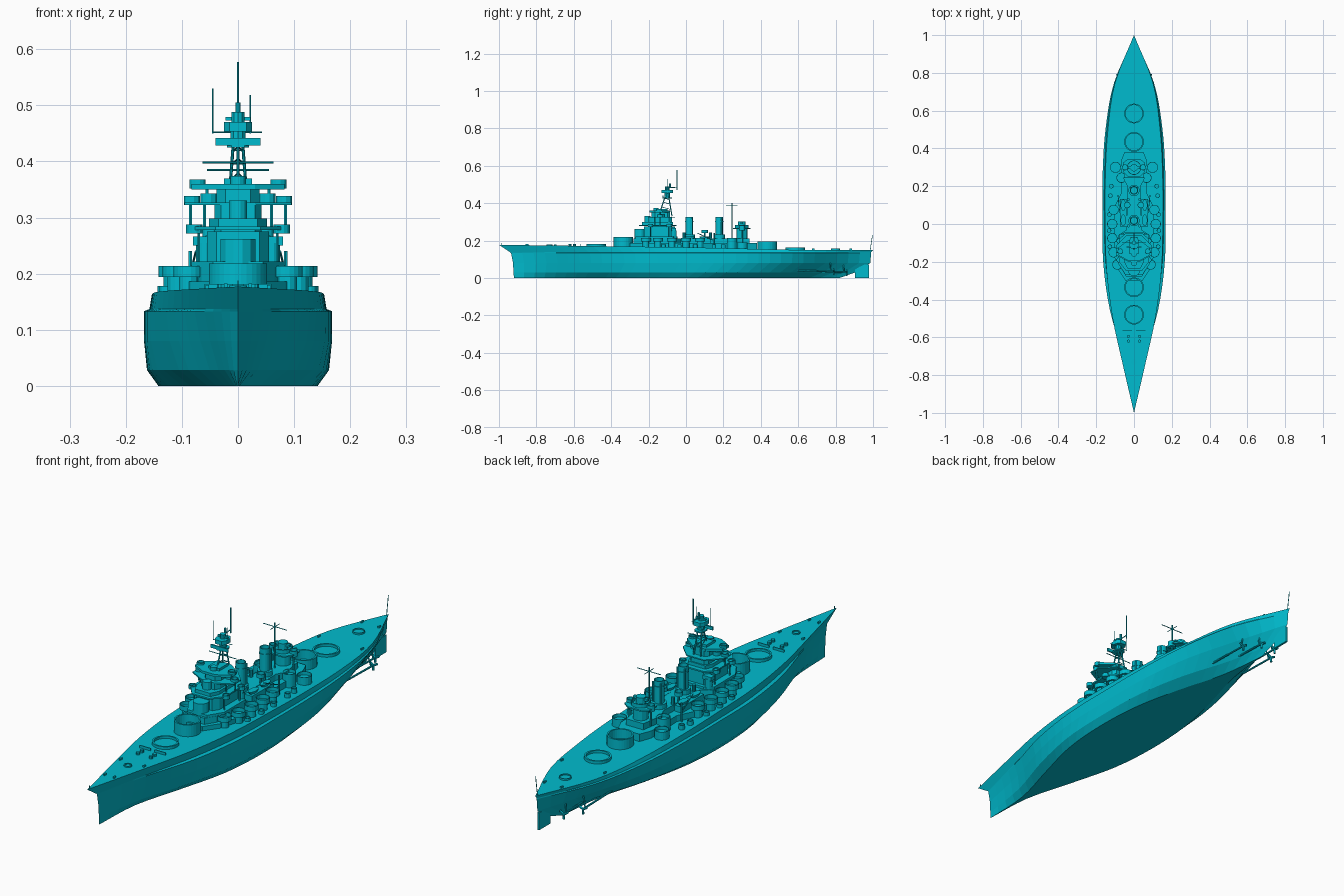
import bpy, bmesh, math
from mathutils import Vector

mat = bpy.data.materials.new("teal")
mat.diffuse_color = (0.0, 0.5, 0.62, 1)

def make(name, bm):
    bmesh.ops.recalc_face_normals(bm, faces=bm.faces)
    me = bpy.data.meshes.new(name)
    bm.to_mesh(me)
    bm.free()
    me.materials.append(mat)
    ob = bpy.data.objects.new(name, me)
    bpy.context.collection.objects.link(ob)
    return ob

def lathe(name, x, y, prof, n=20, sy=1.0):
    """Revolve (r, z) points about a vertical axis; end points are capped."""
    bm = bmesh.new()
    rings = []
    for r, z in prof:
        rings.append([bm.verts.new((x + r * math.cos(2 * math.pi * (k + .5) / n),
                                    y + sy * r * math.sin(2 * math.pi * (k + .5) / n), z)) for k in range(n)])
    for a, b in zip(rings, rings[1:]):
        for k in range(n):
            bm.faces.new((a[k], a[(k + 1) % n], b[(k + 1) % n], b[k]))
    bm.faces.new(rings[0])
    bm.faces.new(rings[-1])
    return make(name, bm)

def cyl(name, x, y, z0, z1, r, n=20, r2=None, sy=1.0):
    return lathe(name, x, y, [(r, z0), (r if r2 is None else r2, z1)], n, sy)

def tub(name, x, y, z0, z1, r, floor, wall=.003, n=20):
    return lathe(name, x, y, [(r, z0), (r, z1), (r - wall, z1), (r - wall, floor)], n)

def prism(name, pts, z0, z1):
    """Extrude a half outline (x >= 0, front to back), mirrored across x = 0."""
    full = pts + [(-x, y) for x, y in reversed(pts)]
    bm = bmesh.new()
    lo = [bm.verts.new((x, y, z0)) for x, y in full]
    hi = [bm.verts.new((x, y, z1)) for x, y in full]
    bm.faces.new(lo)
    bm.faces.new(hi)
    for k in range(len(full)):
        j = (k + 1) % len(full)
        bm.faces.new((lo[k], lo[j], hi[j], hi[k]))
    return make(name, bm)

def box(name, c, s):
    bm = bmesh.new()
    bmesh.ops.create_cube(bm, size=1)
    for v in bm.verts:
        v.co = Vector((c[i] + v.co[i] * s[i] for i in range(3)))
    return make(name, bm)

def rod(name, a, b, r=.0015, n=6):
    a, b = Vector(a), Vector(b)
    q = (b - a).to_track_quat('Z', 'Y')
    bm = bmesh.new()
    bmesh.ops.create_cone(bm, cap_ends=True, segments=n, radius1=r, radius2=r, depth=(b - a).length)
    for v in bm.verts:
        v.co = q @ v.co + (a + b) / 2
    return make(name, bm)

def deck(y):
    return .177 - .013 * (y + 1) if y < 0 else max(.15, .164 - .024 * y)

# Hull: waterlines as (height, bow y, stern y, half widths)
levels = [
    (.000, -.920, .82, [0, .012, .070, .125, .142, .130, .085, .025, 0]),
    (.028, -.922, .90, [0, .035, .105, .152, .162, .155, .115, .045, 0]),
    (.080, -.925, .985, [0, .050, .122, .162, .167, .164, .135, .070, 0]),
    (.133, -.935, .99, [0, .060, .128, .162, .167, .166, .150, .105, 0]),
    (.137, -.940, .99, [0, .058, .115, .149, .157, .156, .143, .101, 0]),
    (None, -1.00, 1.0, [0, .058, .113, .145, .153, .152, .138, .100, 0])]

def width(w, t):
    f = t * 8
    i = min(int(f), 7)
    u = f - i
    m = lambda k: (w[min(k + 1, 8)] - w[max(k - 1, 0)]) / (1 if k in (0, 8) else 2)
    h = (2*u**3 - 3*u*u + 1) * w[i] + (u**3 - 2*u*u + u) * m(i) + (3*u*u - 2*u**3) * w[i + 1] + (u**3 - u*u) * m(i + 1)
    return max(h, 0)

bm = bmesh.new()
N = 32
rings = []
for k in range(N + 1):
    t = k / N
    half = []
    for z, yb, ys, w in levels:
        y = yb + (ys - yb) * t
        half.append((width(w, t), y, deck(y) if z is None else z))
    rings.append([bm.verts.new(p) for p in half] + [bm.verts.new((-x, y, z)) for x, y, z in reversed(half)])
for a, b in zip(rings, rings[1:]):
    for k in range(12):
        j = (k + 1) % 12
        bm.faces.new((a[k], a[j], b[j], b[k]))
bmesh.ops.remove_doubles(bm, verts=bm.verts, dist=.0003)
bmesh.ops.dissolve_degenerate(bm, edges=bm.edges, dist=.0001)
make("hull", bm)

# Rudder, shafts and propellers
box("rudder", (0, .942, .036), (.009, .075, .072))
for s in (-1, 1):
    for x, y0, y1, z in ((.035, .66, .86, .03), (.075, .58, .79, .035)):
        rod("propeller_shaft", (s * x, y0, z + .005), (s * x, y1, z), .004, 8)
        rod("shaft_strut", (s * x, y1 - .015, z), (s * x * .8, y1 - .02, .09), .003)
        for k in range(3):
            a = 2 * math.pi * k / 3 + .5
            rod("propeller_blade", (s * x, y1, z), (s * x + .02 * math.cos(a), y1, z + .02 * math.sin(a)), .005)

# Main gun barbettes, left open
for y, top in ((-.48, .182), (-.335, .218), (.435, .194), (.585, .162)):
    tub("barbette", 0, y, deck(y) - .01, top, .052, deck(y) + .002, .007, 32)

# Deck fittings fore and aft
tub("bow_hatch", 0, -.73, .165, .179, .016, .175, .004)
tub("stern_hatch", 0, .80, .14, .157, .024, .152, .003)
for s in (-1, 1):
    for y in (-.62, -.595):
        cyl("capstan", s * .03, y, .165, .182, .008, 10)
    for y, x in ((-.85, .022), (-.7, .055), (.68, .1), (.88, .04)):
        box("bollard", (s * x, y, deck(y) + .003), (.006, .014, .008))
rod("stern_flagstaff", (0, .985, .15), (0, .997, .23))
rod("bow_jackstaff", (0, -.985, .17), (0, -.985, .188))

# Deckhouse tiers
prism("lower_deckhouse", [(.045, -.30), (.085, -.24), (.105, -.17), (.105, .09), (.07, .16), (.07, .33), (.05, .38)], .15, .186)
prism("upper_deckhouse", [(.04, -.28), (.065, -.24), (.083, -.18), (.083, -.06), (.04, -.03), (.035, .2), (.055, .24), (.04, .34)], .18, .212)
prism("bridge_base", [(.045, -.27), (.083, -.21), (.083, -.07), (.05, -.045)], .212, .222)

# Secondary gun tubs along the sides
for s in (-1, 1):
    for x, y in ((.088, -.215), (.108, -.15), (.115, -.075), (.115, 0), (.108, .075)):
        cyl("tub_pedestal", s * x, y, .15, .196, .018, 12)
        tub("secondary_gun_tub", s * x, y, .194, .214, .027, .198)
    for x, y, r, top in ((.098, .30, .029, .19), (.066, .245, .027, .214)):
        tub("aft_gun_tub", s * x, y, .15, top, r, top - .014)
    for x, y in ((.128, -.12), (.132, -.035), (.13, .05), (.125, .15), (.12, .2)):
        tub("light_gun_tub", s * x, y, .15, .178, .012, .17, n=12)
    box("boat_deck", (s * .057, .06, .196), (.034, .145, .03))
    for y in (.02, .1):
        cyl("boat", s * .057, y, .21, .222, .010, 12, .014, 2.2)
    for y in (-.01, .13):
        cyl("ventilator", s * .03, y, .2, .242, .008, 10)
    rod("boat_crane", (s * .085, .15, .16), (s * .085, .15, .24), .004)
    rod("crane_boom", (s * .085, .15, .2), (s * .075, .06, .24), .002)
    box("bow_breakwater", (s * .035, -.565, .176), (.05, .004, .012))

# Bridge tower
cyl("conning_tower", 0, -.245, .2, .262, .032, 12)
prism("tower_lower", [(.038, -.225), (.055, -.2), (.055, -.08), (.04, -.06)], .22, .275)
prism("tower_middle", [(.03, -.2), (.042, -.18), (.042, -.09), (.03, -.075)], .275, .325)
prism("platform_lower", [(.04, -.25), (.08, -.2), (.08, -.08), (.045, -.05)], .278, .284)
prism("lower_bulwark", [(.035, -.235), (.052, -.2), (.052, -.1), (.04, -.07)], .284, .298)
prism("platform_middle", [(.03, -.2), (.095, -.165), (.095, -.115), (.04, -.06)], .322, .327)
prism("bridge_cabin", [(.022, -.185), (.038, -.165), (.038, -.1), (.025, -.085)], .327, .352)
prism("platform_upper", [(.03, -.195), (.083, -.165), (.083, -.125), (.03, -.085)], .350, .360)
box("bridge_roof", (0, -.13, .364), (.05, .06, .012))
cyl("forward_director", 0, -.205, .298, .33, .017, 12)
cyl("director_top", 0, -.16, .36, .374, .014, 12)
for s in (-1, 1):
    for x, y, z in ((.078, -.19, .272), (.078, -.09, .272), (.052, -.13, .327), (.082, -.14, .322), (.072, -.145, .352)):
        tub("tower_gun_tub", s * x, y, z, z + .016, .015, z + .004, n=12)
    for x, y, z0, z1 in ((.07, -.19, .22, .275), (.07, -.09, .22, .275), (.085, -.14, .284, .322),
                         (.06, -.165, .284, .322), (.055, -.14, .327, .35)):
        rod("tower_pillar", (s * x, y, z0), (s * x, y, z1), .003)
    cyl("side_director", s * .06, -.065, .2, .255, .015, 12)
    box("director_head", (s * .06, -.065, .258), (.04, .025, .016))

# Foremast tripod with fighting top
feet = [(0, -.14, .35), (-.016, -.075, .33), (.016, -.075, .33)]
tops = [(0, -.107, .45), (-.007, -.095, .45), (.007, -.095, .45)]
for a, b in zip(feet, tops):
    rod("tripod_leg", a, b, .003, 8)
for f in (.3, .55, .75):
    p = [Vector(a).lerp(Vector(b), f) for a, b in zip(feet, tops)]
    for k in range(3):
        rod("tripod_brace", p[k], p[(k + 1) % 3])
rod("foremast_yard", (-.063, -.1, .398), (.063, -.1, .398), .0018)
box("radar_screen", (0, -.122, .435), (.08, .006, .014))
prism("top_platform", [(.012, -.125), (.02, -.115), (.02, -.085), (.012, -.075)], .425, .431)
prism("fighting_top", [(.015, -.13), (.025, -.115), (.025, -.085), (.015, -.07)], .453, .470)
cyl("top_cabin", 0, -.1, .431, .453, .014, 10)
cyl("top_director", 0, -.1, .47, .488, .012, 10)
box("top_rangefinder", (0, -.1, .476), (.045, .008, .006))
rod("signal_yard", (-.045, -.1, .452), (.043, -.1, .452))
rod("aerial_left", (-.045, -.1, .45), (-.045, -.1, .53))
rod("aerial_right", (.022, -.1, .45), (.022, -.1, .518))
rod("topmast_bracket", (0, -.1, .482), (0, -.048, .485), .002)
rod("topmast", (0, -.048, .47), (0, -.048, .577), .0025)
cyl("topmast_foot", 0, -.085, .48, .505, .005, 8)

# Two funnels with hollow tops
for y in (.018, .178):
    tub("funnel", 0, y, .17, .326, .02, .29, .003, 24)
    cyl("funnel_base", 0, y, .18, .232, .03, 16)
    cyl("funnel_collar", 0, y, .3, .304, .0225, 24)
    for s in (-1, 1):
        cyl("steam_pipe", s * .018, y + .014, .2, .318, .004, 8)
for s in (-1, 1):
    tub("searchlight_tub", s * .036, .1, .24, .256, .017, .244, n=12)
    rod("searchlight_post", (s * .036, .1, .2), (s * .036, .1, .24), .005, 8)

# Mainmast and after control tower
rod("mainmast", (0, .245, .2), (0, .245, .402), .003, 8)
rod("mainmast_yard", (-.055, .245, .385), (.055, .245, .385), .0018)
rod("mainmast_spar", (0, .215, .385), (0, .275, .385))
cyl("after_tower", 0, .3, .16, .275, .03, 12)
prism("after_platform", [(.03, .25), (.058, .275), (.058, .325), (.03, .345)], .262, .268)
tub("after_tower_top", 0, .298, .268, .284, .038, .272, n=16)
cyl("after_director", 0, .298, .27, .302, .02, 12)
box("after_rangefinder", (0, .298, .293), (.065, .012, .01))
for s in (-1, 1):
    tub("after_tower_tub", s * .048, .3, .255, .28, .016, .265, n=12)
    rod("after_pillar", (s * .048, .3, .19), (s * .048, .3, .258), .004)
